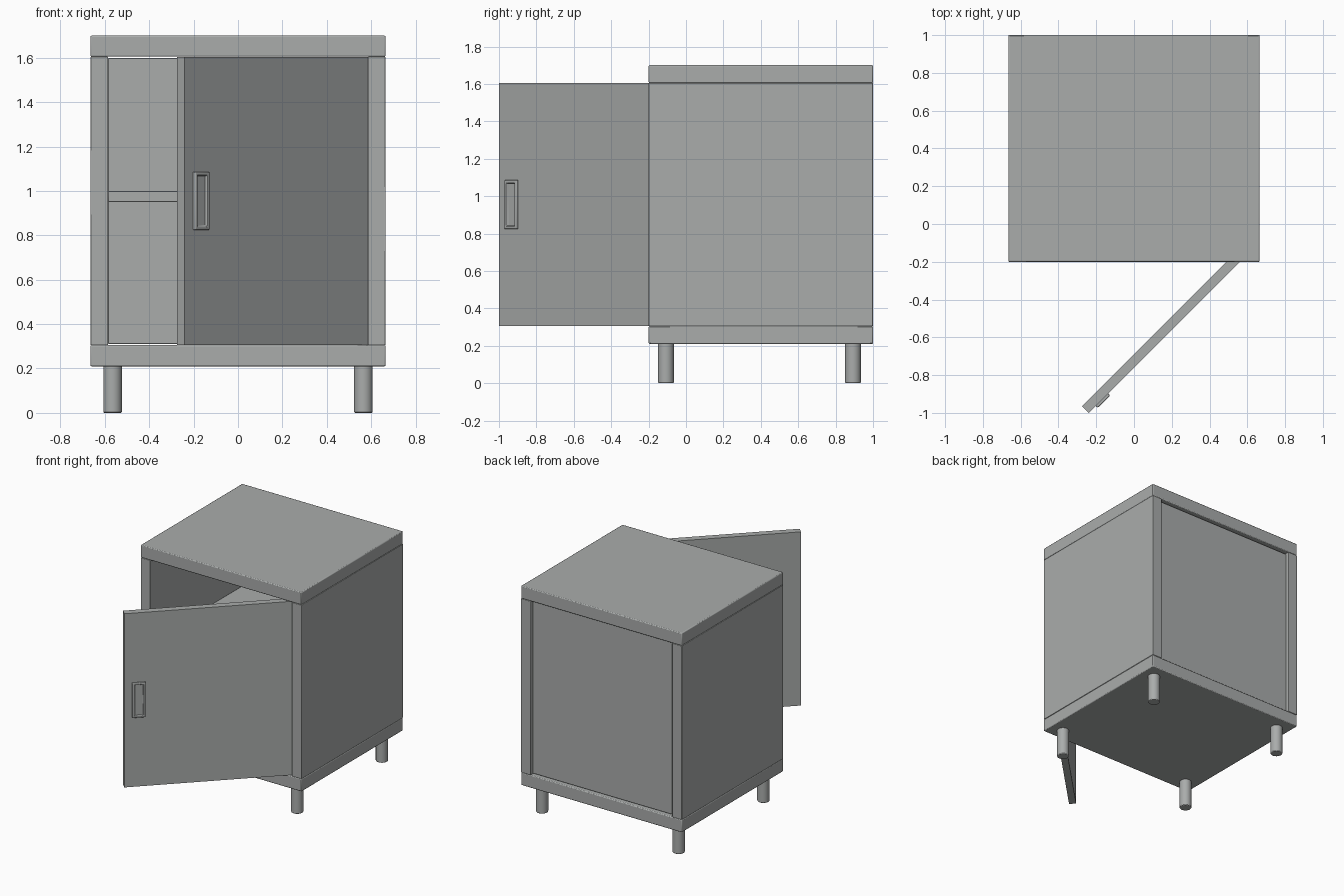
import bpy, bmesh, math
from mathutils import Matrix

if "Cube" in bpy.data.objects:
    bpy.data.objects.remove(bpy.data.objects["Cube"])

grey = bpy.data.materials.new("light_grey")
grey.diffuse_color = (0.40, 0.415, 0.41, 1)
grey.use_nodes = True
grey.node_tree.nodes["Principled BSDF"].inputs["Base Color"].default_value = grey.diffuse_color


def finish(name, bm, bevel=0.0, segments=2):
    """Turn a bmesh into a named grey object with softened edges."""
    bmesh.ops.recalc_face_normals(bm, faces=bm.faces[:])
    me = bpy.data.meshes.new(name)
    bm.to_mesh(me)
    bm.free()
    me.materials.append(grey)
    ob = bpy.data.objects.new(name, me)
    bpy.context.collection.objects.link(ob)
    if bevel:
        mod = ob.modifiers.new("soft_edges", "BEVEL")
        mod.width, mod.segments = bevel, segments
        mod.limit_method = 'ANGLE'
    bpy.ops.object.select_all(action='DESELECT')
    ob.select_set(True)
    bpy.context.view_layer.objects.active = ob
    bpy.ops.object.shade_smooth_by_angle(angle=math.radians(35))
    return ob


def box_mesh(x0, x1, y0, y1, z0, z1):
    bm = bmesh.new()
    m = Matrix.Translation(((x0 + x1) / 2, (y0 + y1) / 2, (z0 + z1) / 2)) \
        @ Matrix.Diagonal((x1 - x0, y1 - y0, z1 - z0, 1))
    bmesh.ops.create_cube(bm, size=1, matrix=m)
    return bm


def box(name, *dims, bevel=0.003):
    return finish(name, box_mesh(*dims), bevel)


# Top and bottom slabs
box("top_slab", -0.665, 0.665, -0.2, 1.0, 1.605, 1.7, bevel=0.006)
box("bottom_slab", -0.665, 0.665, -0.2, 1.0, 0.21, 0.305, bevel=0.006)

# Side panels
box("left_panel", -0.665, -0.585, -0.2, 1.0, 0.305, 1.605)
box("right_panel", 0.585, 0.665, -0.2, 1.0, 0.305, 1.605)

# Recessed back panel and inner shelf
box("back_panel", -0.585, 0.585, 0.925, 0.975, 0.31, 1.598)
box("shelf", -0.585, 0.585, -0.12, 0.925, 0.95, 1.0)

# Legs
for side, x in (("left", -0.565), ("right", 0.565)):
    for end, y in (("front", -0.107), ("back", 0.893)):
        bm = bmesh.new()
        bmesh.ops.create_cone(bm, cap_ends=True, segments=32, radius1=0.042,
                              radius2=0.042, depth=0.215,
                              matrix=Matrix.Translation((x, y, 0.1075)))
        finish(f"{end}_{side}_leg", bm, 0.005)

# Door, standing open at 45 degrees; local origin is its free outer edge
open_door = Matrix.Translation((-0.24, -1.0 + 0.0, 0)) @ Matrix.Rotation(math.radians(45), 4, 'Z')
door = box("door", 0, 1.167, 0, 0.05, 0.306, 1.604, bevel=0)
door.matrix_world = open_door

# Handle plate with a chamfered rim and a recessed grip slot
bm = box_mesh(0.053, 0.145, -0.012, 0.002, 0.825, 1.085)
bm.normal_update()
face = min(bm.faces, key=lambda f: f.calc_center_median().y)
for thickness, shift in ((0.006, -0.003), (0.013, 0.0), (0.007, 0.012)):
    bmesh.ops.inset_region(bm, faces=[face], thickness=thickness)
    for v in face.verts:
        v.co.y += shift
handle = finish("door_handle", bm, 0.002)
handle.matrix_world = open_door
